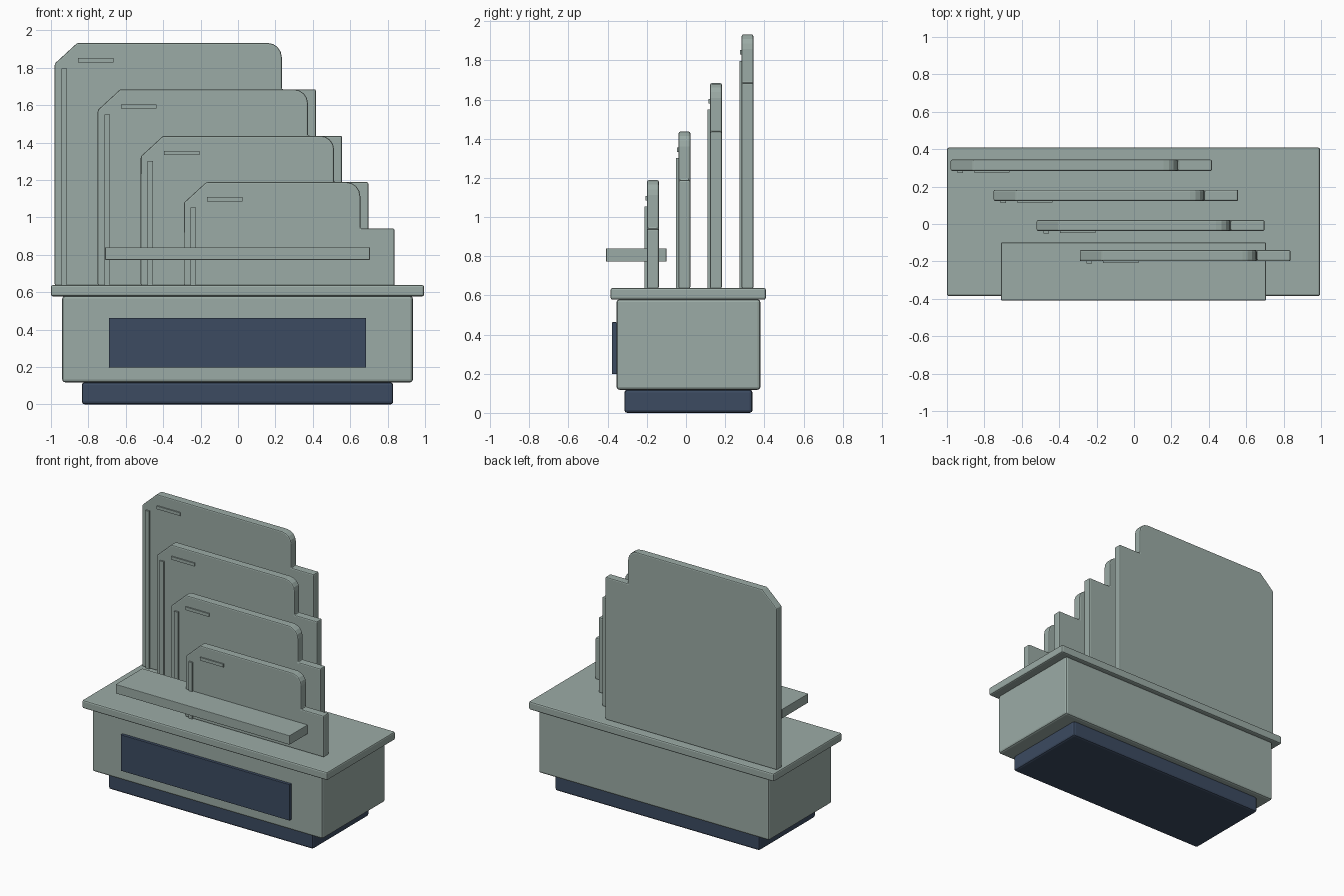
import bpy
import bmesh
import math

cube = bpy.data.objects.get("Cube")
if cube:
    bpy.data.objects.remove(cube, do_unlink=True)


def make_material(name, rgb):
    mat = bpy.data.materials.new(name)
    mat.use_nodes = True
    mat.diffuse_color = (*rgb, 1)
    mat.node_tree.nodes["Principled BSDF"].inputs["Base Color"].default_value = (*rgb, 1)
    return mat


sage = make_material("sage grey", (0.33, 0.41, 0.38))
navy = make_material("navy blue", (0.045, 0.07, 0.12))


def extrude_profile(name, points, y0, y1, mat, bevel=0, segments=2):
    """Extrude an x-z outline from y0 back to y1."""
    bm = bmesh.new()
    face = bm.faces.new([bm.verts.new((x, y0, z)) for x, z in points])
    result = bmesh.ops.extrude_face_region(bm, geom=[face])
    verts = [v for v in result["geom"] if isinstance(v, bmesh.types.BMVert)]
    bmesh.ops.translate(bm, verts=verts, vec=(0, y1 - y0, 0))
    bmesh.ops.recalc_face_normals(bm, faces=bm.faces)
    mesh = bpy.data.meshes.new(name)
    bm.to_mesh(mesh)
    bm.free()
    mesh.materials.append(mat)
    obj = bpy.data.objects.new(name, mesh)
    bpy.context.collection.objects.link(obj)
    if bevel:
        mod = obj.modifiers.new("soft edges", "BEVEL")
        mod.width = bevel
        mod.segments = segments
        mod.limit_method = "ANGLE"
        mod.angle_limit = math.radians(40)
    return obj


def box(name, x, y, z, mat, bevel=0):
    outline = [(x[0], z[0]), (x[1], z[0]), (x[1], z[1]), (x[0], z[1])]
    return extrude_profile(name, outline, y[0], y[1], mat, bevel)


# Base cabinet with plinth, front panel and counter
box("plinth", (-0.835, 0.83), (-0.315, 0.34), (0, 0.118), navy, 0.015)
box("cabinet_body", (-0.94, 0.935), (-0.355, 0.38), (0.118, 0.58), sage, 0.015)
box("front_panel", (-0.69, 0.685), (-0.378, -0.355), (0.198, 0.463), navy, 0.002)
box("counter", (-1, 0.995), (-0.385, 0.408), (0.578, 0.638), sage, 0.01)

# Four stepped boards, each shorter and further right toward the front
FLOOR = 0.635
CORNER = 0.075
for i in range(4):
    left = -0.98 + 0.23 * i
    right = 0.417 + 0.14 * i
    top = 1.932 - 0.248 * i
    front = 0.284 - 0.161 * i
    step_x, step_z = right - 0.183, top - 0.248
    arc = [(step_x - CORNER * (1 - math.cos(a)), top - CORNER * (1 - math.sin(a)))
           for a in (math.radians(22.5 * k) for k in range(5))]
    outline = [(left, FLOOR), (right, FLOOR), (right, step_z), (step_x, step_z),
               *arc, (left + 0.12, top), (left, top - 0.11)]
    extrude_profile(f"board_{i + 1}", outline, front, front + 0.06, sage, 0.008)
    # Raised strip and small label on the face of the board
    box(f"board_strip_{i + 1}", (left + 0.035, left + 0.065),
        (front - 0.012, front + 0.004), (FLOOR, top - 0.135), sage)
    box(f"board_label_{i + 1}", (left + 0.125, left + 0.315),
        (front - 0.009, front + 0.004), (top - 0.103, top - 0.08), sage)

# Shelf crossing the front board
box("front_shelf", (-0.71, 0.705), (-0.408, -0.1), (0.773, 0.84), sage, 0.003)
